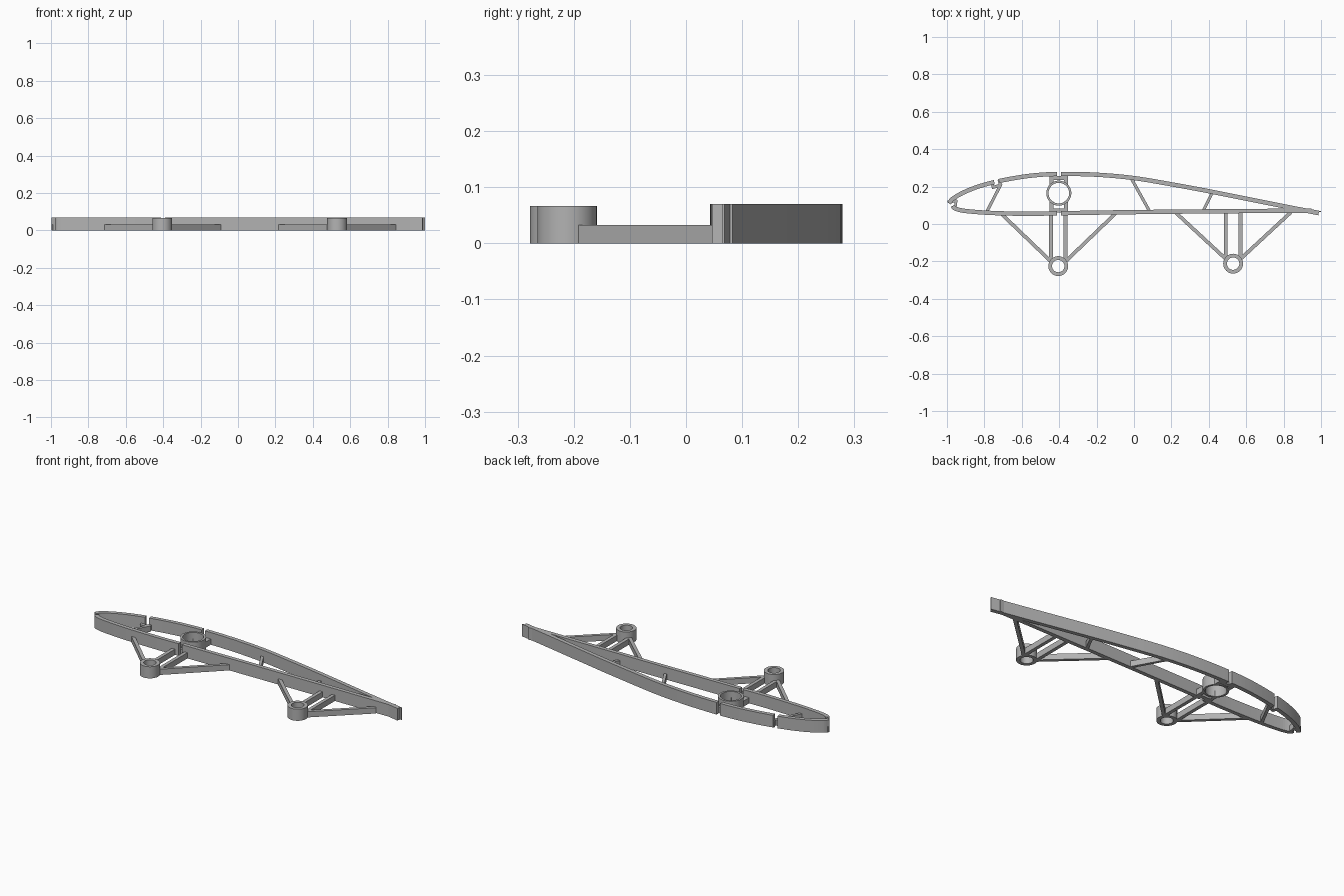
import bpy
from math import cos, sin, pi
from mathutils import Vector

cube = bpy.data.objects.get("Cube")
if cube:
    bpy.data.objects.remove(cube, do_unlink=True)

SKIN_H, BOSS_H, STRUT_H = 0.07, 0.067, 0.033
SKIN_T = 0.023

grey = bpy.data.materials.new("plain grey")
grey.use_nodes = True
colour = (0.45, 0.45, 0.45, 1)
grey.diffuse_color = colour
grey.node_tree.nodes["Principled BSDF"].inputs["Base Color"].default_value = colour


def band(name, outer, inner, height, closed=False, smooth=False):
    """Upright wall between two matching plan curves."""
    n = len(outer)
    verts = []
    for o, i in zip(outer, inner):
        verts += [(o[0], o[1], 0), (o[0], o[1], height),
                  (i[0], i[1], height), (i[0], i[1], 0)]
    faces = []
    for k in range(n if closed else n - 1):
        a, b = 4 * k, 4 * ((k + 1) % n)
        for s in range(4):
            t = (s + 1) % 4
            faces.append((a + s, a + t, b + t, b + s))
    if not closed:
        e = 4 * (n - 1)
        faces += [(3, 2, 1, 0), (e, e + 1, e + 2, e + 3)]
    mesh = bpy.data.meshes.new(name)
    mesh.from_pydata(verts, [], faces)
    import bmesh
    bm = bmesh.new()
    bm.from_mesh(mesh)
    bmesh.ops.recalc_face_normals(bm, faces=bm.faces)
    bm.to_mesh(mesh)
    bm.free()
    mesh.materials.append(grey)
    obj = bpy.data.objects.new(name, mesh)
    bpy.context.collection.objects.link(obj)
    if smooth:
        bpy.ops.object.select_all(action='DESELECT')
        obj.select_set(True)
        bpy.context.view_layer.objects.active = obj
        bpy.ops.object.shade_smooth_by_angle()
    return obj


def ring(name, x, y, r_out, r_in, height, n=48):
    def circle(r):
        return [(x + r * cos(2 * pi * k / n), y + r * sin(2 * pi * k / n)) for k in range(n)]
    band(name, circle(r_out), circle(r_in), height, closed=True, smooth=True)


def bar(name, a, b, width=0.02, height=STRUT_H):
    a, b = Vector(a), Vector(b)
    d = (b - a).normalized()
    side = Vector((-d.y, d.x)) * width / 2
    band(name, [a + side, b + side], [a - side, b - side], height)


def spline(points, steps=6):
    p = [Vector(q) for q in points]
    p = [2 * p[0] - p[1]] + p + [2 * p[-1] - p[-2]]
    out = []
    for k in range(1, len(p) - 2):
        a, b, c, d = p[k - 1:k + 3]
        for s in range(steps):
            t = s / steps
            out.append(0.5 * (2 * b + (c - a) * t + (2 * a - 5 * b + 4 * c - d) * t * t
                              + (3 * b - a - 3 * c + d) * t ** 3))
    return out + [p[-2]]


def skin(name, points, inward, gaps):
    """Skin wall along a curve, left open across each gap in x."""
    curve = spline(points)
    for g in [e for gap in gaps for e in gap]:
        for k in range(len(curve) - 1):
            a, b = curve[k], curve[k + 1]
            if a.x < g < b.x:
                curve.insert(k + 1, a.lerp(b, (g - a.x) / (b.x - a.x)))
                break
    inner = []
    for k, q in enumerate(curve):
        d = (curve[min(k + 1, len(curve) - 1)] - curve[max(k - 1, 0)]).normalized()
        inner.append(q + inward * SKIN_T * Vector((-d.y, d.x)))
    edges = [-2] + [e for gap in gaps for e in gap] + [2]
    for j in range(0, len(edges), 2):
        ks = [k for k, q in enumerate(curve) if edges[j] - 1e-5 <= q.x <= edges[j + 1] + 1e-5]
        band(f"{name}_{j // 2 + 1}", [curve[k] for k in ks], [inner[k] for k in ks], SKIN_H)


# Airfoil skins
skin("upper_skin",
     [(-0.998, 0.118), (-0.975, 0.145), (-0.91, 0.182), (-0.82, 0.216), (-0.7, 0.246),
      (-0.55, 0.27), (-0.4, 0.279), (-0.2, 0.275), (0, 0.257), (0.2, 0.224),
      (0.4, 0.187), (0.6, 0.147), (0.8, 0.107), (0.99, 0.069)],
     -1, [(-0.75, -0.725), (-0.412, -0.391)])
skin("lower_skin",
     [(-0.978, 0.086), (-0.96, 0.072), (-0.9, 0.058), (-0.75, 0.047), (-0.55, 0.043),
      (-0.4, 0.046), (0, 0.052), (0.5, 0.057), (0.95, 0.06)],
     1, [(-0.412, -0.391)])

# Trailing edge
band("trailing_edge", [(0.86, 0.095), (1.0, 0.069)], [(0.86, 0.06), (1.0, 0.065)], SKIN_H)

# Stringer pockets behind the slots
bar("nose_pocket_floor", (-0.957, 0.078), (-0.95, 0.13), 0.014)
bar("nose_pocket_upper", (-0.996, 0.118), (-0.95, 0.123), 0.014)
bar("nose_pocket_lower", (-0.975, 0.088), (-0.95, 0.092), 0.014)
bar("top_pocket_floor", (-0.76, 0.194), (-0.712, 0.208), 0.016)
bar("top_pocket_front", (-0.763, 0.23), (-0.752, 0.196), 0.016)
bar("top_pocket_back", (-0.722, 0.238), (-0.712, 0.205), 0.016)
bar("spar_top_pocket", (-0.44, 0.246), (-0.364, 0.246), 0.022)
bar("spar_bottom_pocket", (-0.44, 0.073), (-0.364, 0.073), 0.022)

# Spar ring and its paired webs
ring("spar_ring", -0.402, 0.165, 0.067, 0.055, BOSS_H)
for side, sx in (("front", -1), ("rear", 1)):
    x = -0.402 + sx * 0.039
    bar(f"spar_web_upper_{side}", (x, 0.21), (x, 0.27))
    bar(f"spar_web_lower_{side}", (x, 0.055), (x, 0.12))

# Inner bracing
bar("nose_brace", (-0.71, 0.215), (-0.79, 0.06), 0.016)
bar("middle_brace", (-0.015, 0.245), (0.085, 0.065), 0.016)
bar("tail_brace", (0.42, 0.17), (0.37, 0.07), 0.016)

# Mounting legs with tube bosses
for name, cx, cy, half in (("front_leg", -0.405, -0.225, 0.312), ("rear_leg", 0.53, -0.212, 0.308)):
    ring(f"{name}_boss", cx, cy, 0.053, 0.033, BOSS_H)
    for side, sx in (("front", -1), ("rear", 1)):
        bar(f"{name}_post_{side}", (cx + sx * 0.039, cy + 0.028), (cx + sx * 0.039, 0.06))
        bar(f"{name}_diagonal_{side}", (cx + sx * 0.036, cy + 0.022), (cx + sx * half, 0.062), 0.019)
